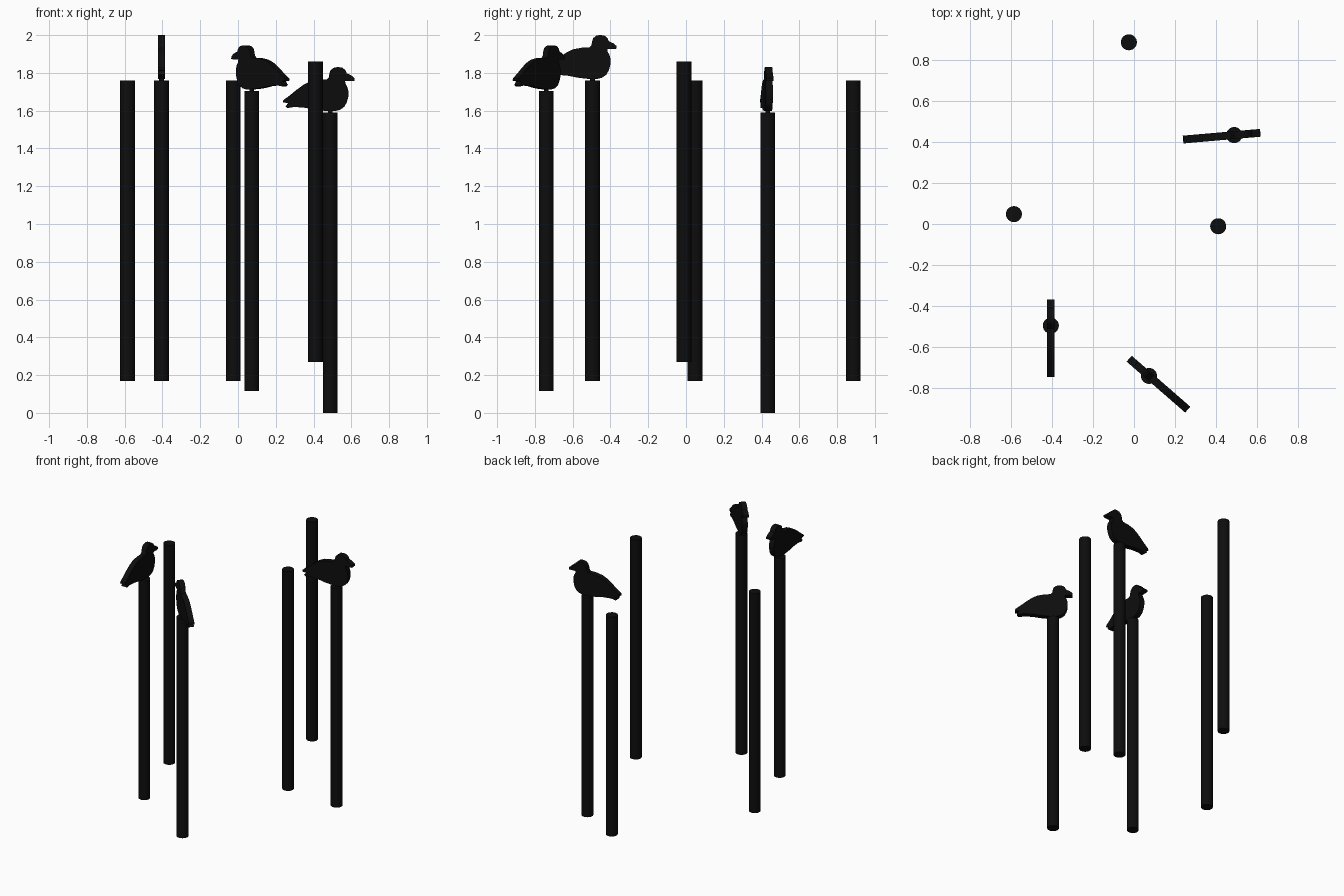
import bpy, bmesh, math
from mathutils import Matrix, Vector

if "Cube" in bpy.data.objects:
    bpy.data.objects.remove(bpy.data.objects["Cube"])

RADIUS, HEIGHT, THICK = 0.039, 1.59, 0.038

black = bpy.data.materials.new("black")
black.diffuse_color = (0.004, 0.004, 0.004, 1)
black.use_nodes = True
black.node_tree.nodes["Principled BSDF"].inputs["Base Color"].default_value = black.diffuse_color

# Side outline of a bird, origin on the post top, beak towards +x
OUTLINE = [
    (-0.03, 0.009), (0.02, 0.007), (0.05, 0.014), (0.073, 0.03), (0.087, 0.055),
    (0.095, 0.085), (0.096, 0.11), (0.09, 0.135), (0.08, 0.152), (0.078, 0.166),
    (0.105, 0.166), (0.128, 0.168), (0.127, 0.183), (0.11, 0.197), (0.086, 0.208),
    (0.079, 0.225), (0.064, 0.237), (0.042, 0.241), (0.02, 0.237), (0.004, 0.224),
    (-0.003, 0.205), (-0.005, 0.188), (-0.016, 0.175), (-0.06, 0.173), (-0.105, 0.164),
    (-0.14, 0.147), (-0.18, 0.118), (-0.21, 0.093), (-0.247, 0.066), (-0.25, 0.054),
    (-0.222, 0.05), (-0.236, 0.032), (-0.225, 0.024), (-0.19, 0.03), (-0.13, 0.025),
    (-0.08, 0.015)]


def finish(name, bm, matrix):
    bmesh.ops.recalc_face_normals(bm, faces=bm.faces)
    mesh = bpy.data.meshes.new(name)
    bm.to_mesh(mesh)
    bm.free()
    mesh.materials.append(black)
    ob = bpy.data.objects.new(name, mesh)
    bpy.context.collection.objects.link(ob)
    ob.matrix_world = matrix
    bpy.ops.object.select_all(action='DESELECT')
    ob.select_set(True)
    bpy.context.view_layer.objects.active = ob
    bpy.ops.object.shade_smooth_by_angle(angle=math.radians(35))
    return ob


def rod(name, radius, x, y, z0, z1):
    bm = bmesh.new()
    bmesh.ops.create_cone(bm, cap_ends=True, segments=32, radius1=radius,
                          radius2=radius, depth=z1 - z0)
    finish(name, bm, Matrix.Translation((x, y, (z0 + z1) / 2)))


def bird(name, x, y, z, angle):
    bm = bmesh.new()
    face = bm.faces.new([bm.verts.new((px, -THICK / 2, pz)) for px, pz in OUTLINE])
    ext = bmesh.ops.extrude_face_region(bm, geom=[face], use_keep_orig=True)
    moved = [v for v in ext["geom"] if isinstance(v, bmesh.types.BMVert)]
    bmesh.ops.translate(bm, verts=moved, vec=Vector((0, THICK, 0)))
    bmesh.ops.triangulate(bm, faces=[f for f in bm.faces if len(f.verts) > 4])
    finish(name, bm, Matrix.Translation((x, y, z)) @ Matrix.Rotation(math.radians(angle), 4, 'Z'))


# Posts: x, y, base height, bird heading (None = bare post)
POSTS = [
    (-0.585, 0.048, 0.17, None),
    (-0.405, -0.495, 0.17, 90),
    (-0.025, 0.885, 0.17, None),
    (0.073, -0.74, 0.115, 139),
    (0.41, -0.011, 0.27, None),
    (0.488, 0.433, 0.0, 5),
]
for i, (x, y, z0, heading) in enumerate(POSTS, 1):
    top = z0 + HEIGHT
    rod(f"post_{i}", RADIUS, x, y, z0, top)
    if heading is not None:
        bird(f"bird_{i}", x, y, top, heading)
        # Short peg joining bird and post
        rod(f"peg_{i}", 0.012, x, y, top - 0.01, top + 0.02)
